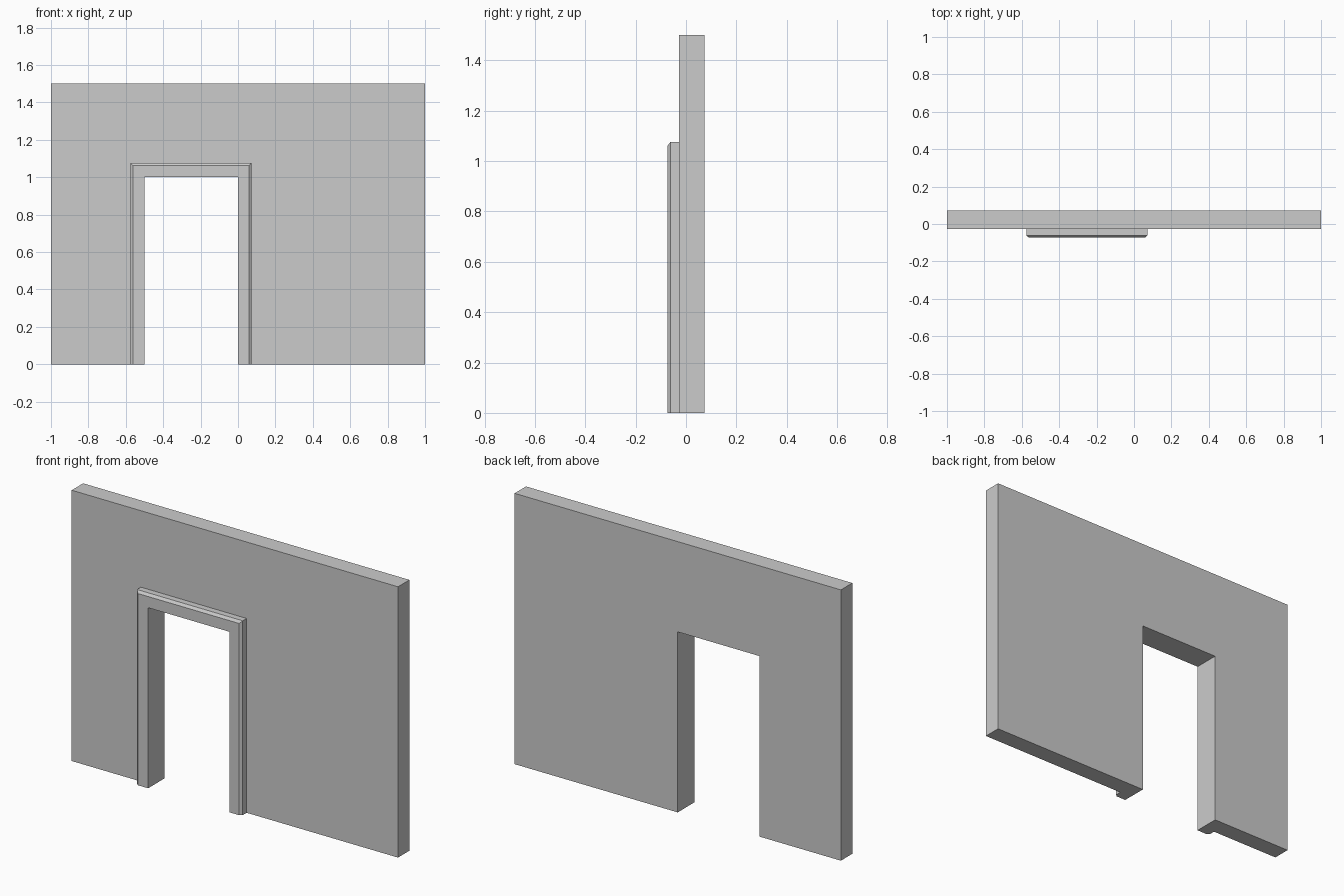
import bpy, bmesh

if "Cube" in bpy.data.objects:
    bpy.data.objects.remove(bpy.data.objects["Cube"])

LEFT, RIGHT, HEAD = -0.5, 0.0, 1.0              # doorway opening
WALL_FRONT, WALL_BACK, TRIM_FRONT = -0.0275, 0.0725, -0.0725


def make_object(name, bm):
    bmesh.ops.recalc_face_normals(bm, faces=bm.faces)
    mesh = bpy.data.meshes.new(name)
    bm.to_mesh(mesh)
    bm.free()
    obj = bpy.data.objects.new(name, mesh)
    bpy.context.collection.objects.link(obj)
    return obj


# Wall: notched outline extruded through its thickness
bm = bmesh.new()
outline = [(-1, 0), (LEFT, 0), (LEFT, HEAD), (RIGHT, HEAD),
           (RIGHT, 0), (1, 0), (1, 1.5), (-1, 1.5)]
face = bm.faces.new([bm.verts.new((x, WALL_FRONT, z)) for x, z in outline])
ext = bmesh.ops.extrude_face_region(bm, geom=[face])
moved = [g for g in ext["geom"] if isinstance(g, bmesh.types.BMVert)]
bmesh.ops.translate(bm, verts=moved, vec=(0, WALL_BACK - WALL_FRONT, 0))
make_object("wall", bm)

# Door trim: chamfered section (outward offset, y) swept round the opening with mitres
W_LEFT, W_RIGHT, W_HEAD = 0.076, 0.072, 0.0765
CHAMFER = 0.19                                   # fraction of the trim width
section = [(0, WALL_FRONT), (0, TRIM_FRONT), (1 - CHAMFER, TRIM_FRONT),
           (1, TRIM_FRONT + 0.011), (1, WALL_FRONT)]
path = [(LEFT, 0, -W_LEFT, 0), (LEFT, HEAD, -W_LEFT, W_HEAD),
        (RIGHT, HEAD, W_RIGHT, W_HEAD), (RIGHT, 0, W_RIGHT, 0)]
bm = bmesh.new()
rings = [[bm.verts.new((x + dx * o, y, z + dz * o)) for o, y in section]
         for x, z, dx, dz in path]
n = len(section)
for a, b in zip(rings, rings[1:]):
    for i in range(n):
        j = (i + 1) % n
        bm.faces.new((a[i], a[j], b[j], b[i]))
bm.faces.new(rings[0])
bm.faces.new(rings[-1])
make_object("door_trim", bm)
